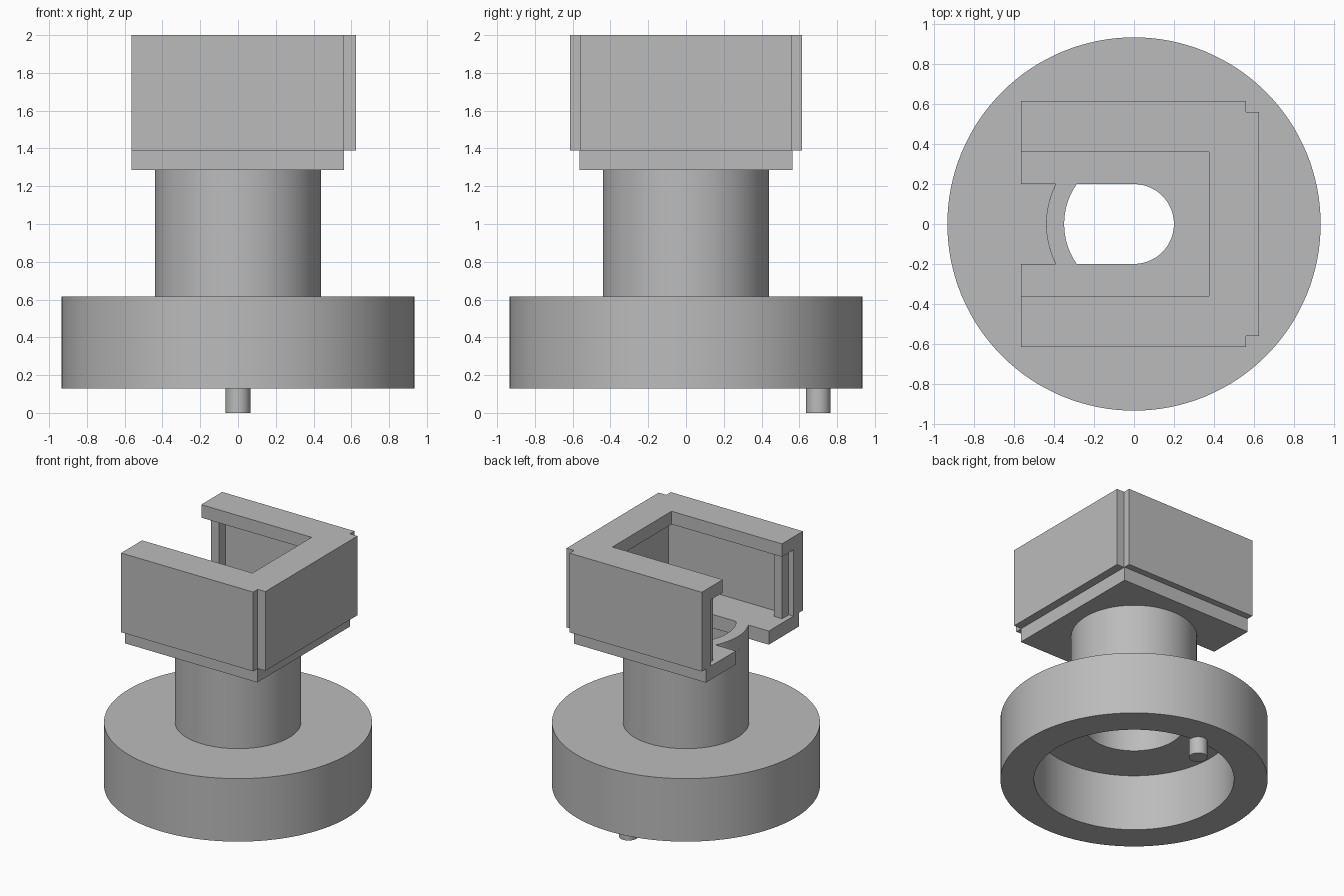
import bpy, bmesh
from math import sin, cos, pi, asin

if "Cube" in bpy.data.objects:
    bpy.data.objects.remove(bpy.data.objects["Cube"])

grey = bpy.data.materials.new("plain_grey")
grey.use_nodes = True
GREY = (0.5, 0.5, 0.5, 1)
grey.diffuse_color = GREY
grey.node_tree.nodes["Principled BSDF"].inputs["Base Color"].default_value = GREY


def finish(name, bm, smooth=True):
    bmesh.ops.recalc_face_normals(bm, faces=bm.faces[:])
    mesh = bpy.data.meshes.new(name)
    bm.to_mesh(mesh)
    bm.free()
    mesh.materials.append(grey)
    ob = bpy.data.objects.new(name, mesh)
    bpy.context.collection.objects.link(ob)
    bpy.ops.object.select_all(action="DESELECT")
    ob.select_set(True)
    bpy.context.view_layer.objects.active = ob
    if smooth:
        bpy.ops.object.shade_smooth_by_angle(angle=pi / 6)
    return ob


def prism(name, outline, z0, z1, smooth=False):
    """Extrude a closed xy outline from z0 up to z1."""
    bm = bmesh.new()
    face = bm.faces.new([bm.verts.new((x, y, z0)) for x, y in outline])
    up = bmesh.ops.extrude_face_region(bm, geom=[face])["geom"]
    verts = [v for v in up if isinstance(v, bmesh.types.BMVert)]
    bmesh.ops.translate(bm, verts=verts, vec=(0, 0, z1 - z0))
    return finish(name, bm, smooth)


def lathe(name, profile, sides):
    """Revolve a closed (radius, z) profile around z."""
    bm = bmesh.new()
    rings = [[bm.verts.new((r * cos(2 * pi * i / sides), r * sin(2 * pi * i / sides), z))
              for r, z in profile] for i in range(sides)]
    n = len(profile)
    for i in range(sides):
        a, b = rings[i], rings[(i + 1) % sides]
        for j in range(n):
            k = (j + 1) % n
            bm.faces.new((a[j], b[j], b[k], a[k]))
    return finish(name, bm)


def arc(radius, start, end, steps):
    return [(radius * cos(start + (end - start) * i / steps),
             radius * sin(start + (end - start) * i / steps)) for i in range(steps + 1)]


def mirrored(half):
    """Complete a half outline (y < 0) with its reflection."""
    return half + [(x, -y) for x, y in reversed(half)]


def box(x0, x1, y0, y1):
    return [(x0, y0), (x1, y0), (x1, y1), (x0, y1)]


BACK, FLOOR, TOP = -0.565, 1.39, 2.0
PLATE_Z, LIP_Z = 1.285, 1.9
SLOT, BORE, COLUMN = 0.2, 0.35, 0.44

# Hollow cup-shaped base with its bored column
lathe("base_and_column", [(0.7, 0.13), (0.935, 0.13), (0.935, 0.615), (COLUMN, 0.615),
                          (COLUMN, PLATE_Z), (BORE, PLATE_Z), (BORE, 0.565), (0.7, 0.565)], 128)

# Locating pin under the rim
prism("locating_pin", [(x, y + 0.7) for x, y in arc(0.065, 0, 2 * pi, 32)[:-1]], 0, 0.14, True)

# Floor plate with a round-ended slot open on one side
prism("floor_plate", box(BACK, 0.56, -0.565, 0.565)[:2] + [(0.56, 0.565), (BACK, 0.565), (BACK, SLOT)]
      + arc(SLOT, pi / 2, -pi / 2, 32) + [(BACK, -SLOT)], PLATE_Z, FLOOR, True)

# Piece of the column rim standing in the slot
outer, inner = asin(SLOT / COLUMN), asin(SLOT / BORE)
prism("column_rim", arc(COLUMN, pi - outer, pi + outer, 16)
      + arc(BORE, pi + inner, pi - inner, 16), PLATE_Z, FLOOR, True)

# Three-sided housing with stepped corners, hollowed under its overhanging lip
housing = prism("housing", mirrored([(0.375, -0.36), (BACK, -0.36), (BACK, -0.615), (0.56, -0.615),
                                     (0.56, -0.56), (0.625, -0.56)])[:6]
                + [(0.625, 0.56), (0.56, 0.56), (0.56, 0.615), (BACK, 0.615), (BACK, 0.36),
                   (0.375, 0.36)], FLOOR, TOP)
cutter = prism("housing_cutter", box(-1, 0.5, -0.5, 0.5), 1.2, LIP_Z)
cutter.hide_render = True
cut = housing.modifiers.new("hollow", "BOOLEAN")
cut.operation, cut.solver, cut.object = "DIFFERENCE", "EXACT", cutter
bpy.context.view_layer.objects.active = housing
bpy.ops.object.modifier_apply(modifier=cut.name)
bpy.data.objects.remove(cutter)

# Retaining ribs just inside the open end
for side, name in ((1, "left"), (-1, "right")):
    prism("rib_" + name, box(-0.525, -0.455, side * 0.42, side * 0.5), FLOOR, LIP_Z)
